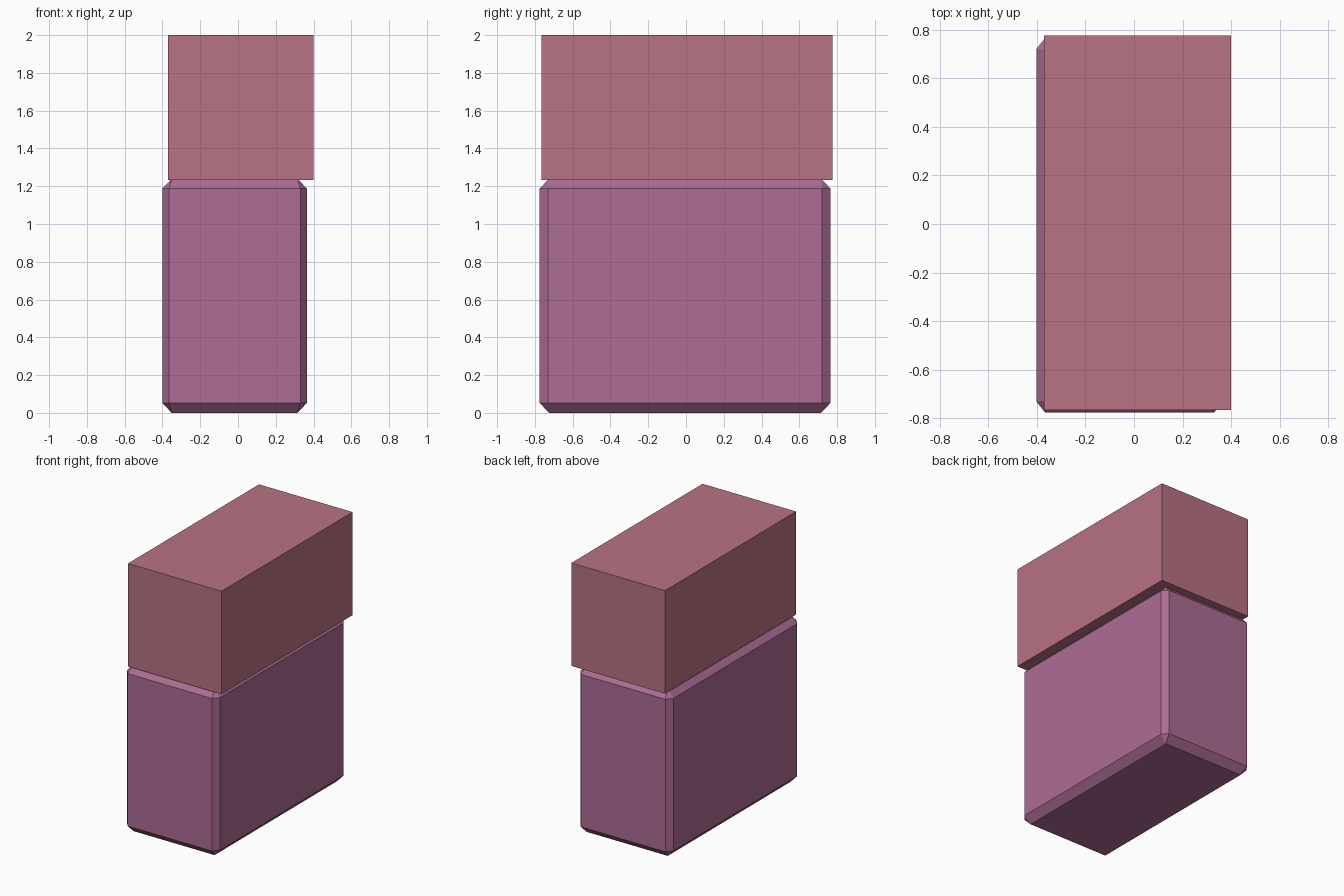
import bpy, bmesh
from itertools import product
from mathutils import Vector

if "Cube" in bpy.data.objects:
    bpy.data.objects.remove(bpy.data.objects["Cube"])


def add_part(name, bm, color):
    bmesh.ops.recalc_face_normals(bm, faces=bm.faces)
    mesh = bpy.data.meshes.new(name)
    bm.to_mesh(mesh)
    bm.free()
    mat = bpy.data.materials.new(name + "_color")
    mat.diffuse_color = color
    mat.use_nodes = True
    mat.node_tree.nodes["Principled BSDF"].inputs["Base Color"].default_value = mat.diffuse_color
    mesh.materials.append(mat)
    obj = bpy.data.objects.new(name, mesh)
    bpy.context.collection.objects.link(obj)
    return obj


def box(center, half, insets=None):
    """Box; insets gives, per axis, how far that face pair is pulled in."""
    bm = bmesh.new()
    insets = insets or [(0, 0, 0)]
    for signs in product((-1, 1), repeat=3):
        for ins in insets:
            bm.verts.new(Vector(center) + Vector(
                [s * (h - i) for s, h, i in zip(signs, half, ins)]))
    bmesh.ops.convex_hull(bm, input=bm.verts)
    bmesh.ops.dissolve_limit(bm, angle_limit=0.02, verts=bm.verts, edges=bm.edges)
    return bm


# Chamfered lower body: side, front and top face insets differ slightly
add_part("body", box((-0.018, -0.005, 0.62), (0.383, 0.77, 0.62),
                     [(0, 0.044, 0.053), (0.035, 0, 0.053), (0.05, 0.05, 0)]),
         (0.42, 0.15, 0.30, 1))

# Plain upper block, slightly offset from the body
add_part("top_block", box((0.015, 0.005, 1.617), (0.385, 0.77, 0.383)),
         (0.48, 0.17, 0.23, 1))
